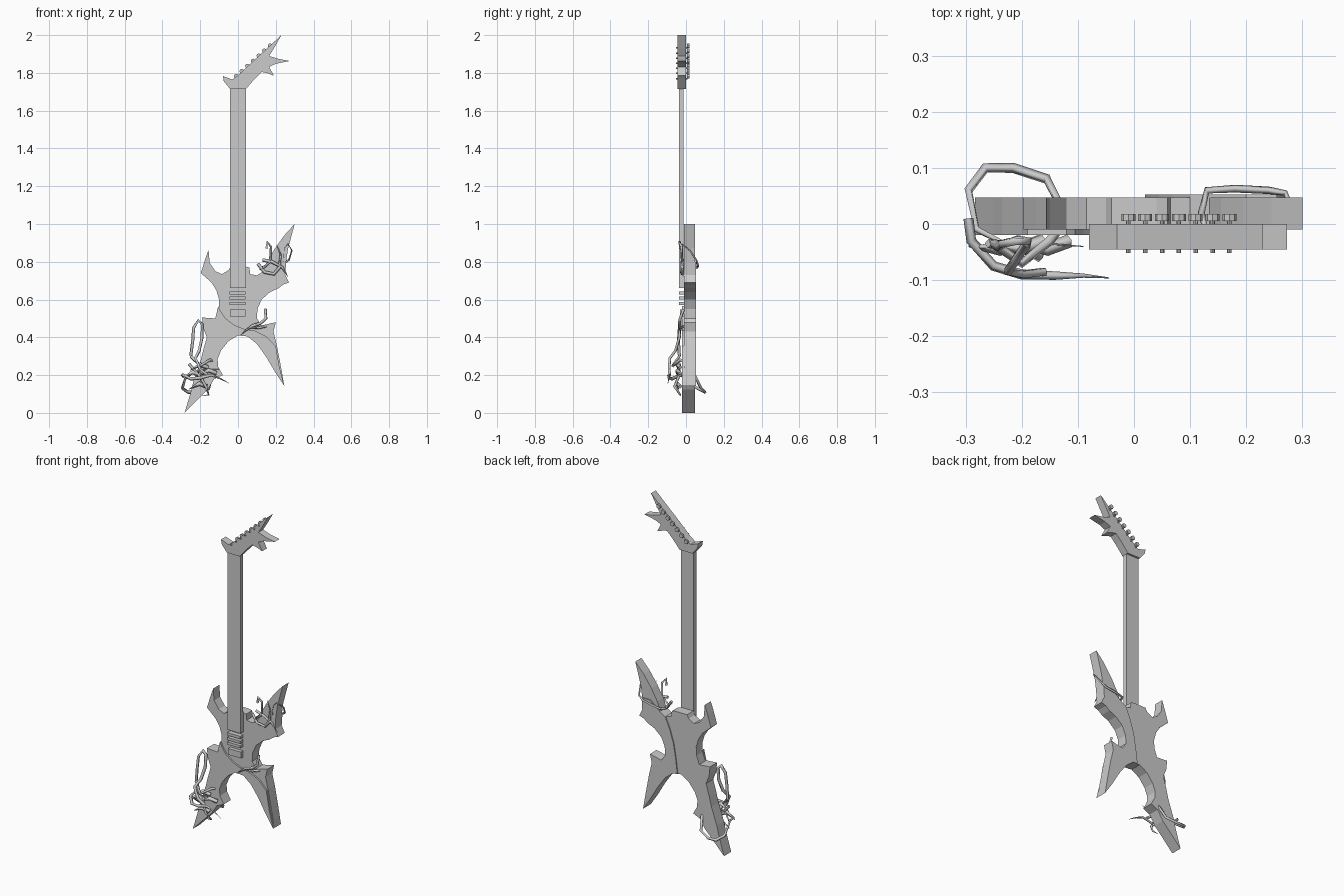
import bpy, bmesh
from mathutils import Vector


def slab(name, outline, y0, y1):
    """Extrude an (x, z) outline between two depths."""
    bm = bmesh.new()
    face = bm.faces.new([bm.verts.new((x, y0, z)) for x, z in outline])
    ext = bmesh.ops.extrude_face_region(bm, geom=[face])
    moved = [v for v in ext["geom"] if isinstance(v, bmesh.types.BMVert)]
    bmesh.ops.translate(bm, verts=moved, vec=(0, y1 - y0, 0))
    bmesh.ops.recalc_face_normals(bm, faces=bm.faces)
    bmesh.ops.triangulate(bm, faces=[f for f in bm.faces if len(f.verts) > 4])
    me = bpy.data.meshes.new(name)
    bm.to_mesh(me)
    bm.free()
    ob = bpy.data.objects.new(name, me)
    bpy.context.collection.objects.link(ob)
    return ob


def box(name, x0, x1, y0, y1, z0, z1):
    return slab(name, [(x0, z0), (x1, z0), (x1, z1), (x0, z1)], y0, y1)


def peg(name, x, z, r, y0, y1):
    bpy.ops.mesh.primitive_cylinder_add(vertices=8, radius=r, depth=y1 - y0,
                                        location=(x, (y0 + y1) / 2, z), rotation=(1.5708, 0, 0))
    bpy.context.object.name = name


def vine(name, pts, r=0.009, taper=True):
    """Four-sided tube through the points, thinning to a thorn at the end."""
    cu = bpy.data.curves.new(name, "CURVE")
    cu.dimensions = "3D"
    cu.bevel_depth = r
    cu.bevel_resolution = 0
    cu.use_fill_caps = True
    sp = cu.splines.new("POLY")
    sp.points.add(len(pts) - 1)
    for i, p in enumerate(pts):
        sp.points[i].co = (*p, 1)
        t = i / (len(pts) - 1)
        sp.points[i].radius = 1.0 if not taper or t < 0.6 else max(0.1, (1 - t) / 0.4)
    ob = bpy.data.objects.new(name, cu)
    bpy.context.collection.objects.link(ob)
    bpy.ops.object.select_all(action="DESELECT")
    bpy.context.view_layer.objects.active = ob
    ob.select_set(True)
    bpy.ops.object.convert(target="MESH")


# Body silhouette, split so the layered plates can share edges
left_wing = [(-.12, .50), (-.19, .505), (-.185, .45), (-.165, .40), (-.185, .33), (-.20, .27),
             (-.235, .17), (-.25, .11), (-.283, 0), (-.215, .07), (-.16, .125), (-.125, .18),
             (-.08, .20), (-.105, .245), (-.108, .285), (-.09, .33), (-.05, .38), (0, .41)]
right_leg = [(.05, .405), (.10, .365), (.15, .295), (.20, .21), (.245, .143)]
leg_outer = [(.23, .23), (.205, .36), (.188, .43), (.20, .48), (.125, .463)]
right_wing = [(.10, .50), (.103, .55), (.125, .60), (.17, .64), (.215, .66), (.24, .68), (.27, .69),
              (.25, .73), (.255, .80)]
horns = [(.265, .87), (.30, 1.0), (.245, .94), (.195, .87), (.155, .80), (.135, .75), (.10, .728),
         (.065, .735), (.06, .77), (.04, .775), (-.04, .775), (-.05, .755), (-.085, .735),
         (-.12, .75), (-.15, .795), (-.156, .864), (-.175, .81), (-.197, .74), (-.14, .69),
         (-.115, .65), (-.10, .60), (-.102, .55)]
slab("body", left_wing + right_leg + leg_outer + right_wing + horns, -.01, .047)
slab("lower_front_plate", left_wing + right_leg + [(.22, .24), (.20, .355), (.15, .405), (.09, .435),
     (.03, .445), (-.02, .465), (-.065, .50), (-.09, .535), (-.105, .565)], -.02, -.009)
slab("right_back_plate", [(.02, .408)] + right_leg + leg_outer + right_wing +
     [(.20, .80), (.135, .75), (.10, .728), (.07, .66), (.045, .58), (.03, .49)], .046, .053)

# Neck, pickups and bridge
box("neck", -.042, .042, -.037, -.012, .66, 1.72)
box("neck_pocket", -.042, .042, -.014, -.008, .66, .775)
for i, z in enumerate((.635, .607, .58)):
    box(f"pickup_{i}", -.045, .041, -.038, -.008, z - .008, z + .008)
box("bridge", -.043, .041, -.032, -.008, .51, .547)

# Pointed headstock and its row of tuners
slab("headstock", [(-.042, 1.715), (.042, 1.715), (.09, 1.77), (.125, 1.805), (.15, 1.80),
     (.19, 1.785), (.165, 1.832), (.20, 1.848), (.273, 1.863), (.21, 1.875), (.165, 1.89),
     (.19, 1.93), (.23, 2.0), (.11, 1.89), (0, 1.787), (-.03, 1.765), (-.08, 1.783),
     (-.075, 1.755)], -.045, 0)
for i in range(7):
    x = -.01 + .03 * i
    z = 1.782 + .027 * i
    peg(f"tuner_post_{i}", x, z - .012, .004, -.052, .008)
    peg(f"tuner_head_{i}", x, z, .0125, .005, .018)

# Vines around the lower left wing
vine("wing_loop_vine", [(-.25, -.035, .30), (-.24, -.04, .38), (-.235, -.035, .45), (-.21, -.03, .49),
     (-.19, -.03, .47), (-.19, -.035, .40), (-.205, -.055, .33), (-.225, -.085, .29),
     (-.20, -.09, .23), (-.16, -.085, .20)], taper=False)
vine("wing_wrap_vine", [(-.25, -.035, .30), (-.20, -.07, .25), (-.15, -.03, .28), (-.12, .01, .27),
     (-.155, .08, .13), (-.215, .10, .11), (-.265, .10, .11), (-.295, .06, .13), (-.28, -.01, .18),
     (-.23, -.035, .22), (-.16, -.035, .23), (-.09, -.04, .23)])
vine("wing_thorn_vine", [(-.295, .01, .20), (-.29, -.03, .20), (-.25, -.075, .18), (-.20, -.09, .185),
     (-.14, -.092, .20), (-.09, -.092, .18), (-.045, -.096, .155)])
vine("wing_low_vine", [(-.26, -.035, .26), (-.20, -.04, .19), (-.17, -.06, .14), (-.155, -.03, .095),
     (-.19, -.03, .09)], .008)
for i, (x, z) in enumerate([(-.24, .20), (-.20, .24), (-.155, .21), (-.205, .14)]):
    vine(f"wing_thorn_{i}", [(x + .04, -.03, z), (x, -.045, z + .015), (x - .055, -.04, z - .015)], .012)

# Vines around the upper right horn
vine("horn_wrap_vine", [(.15, -.03, .87), (.155, -.035, .905), (.175, -.025, .88), (.17, -.02, .80),
     (.13, -.02, .765), (.12, .02, .76), (.13, .06, .77), (.18, .063, .78), (.24, .06, .79),
     (.27, .055, .81), (.285, .02, .86), (.265, -.02, .895), (.245, -.02, .87), (.24, -.02, .80)], .007)
vine("horn_front_vine", [(.105, -.015, .79), (.14, -.022, .745), (.19, -.02, .735), (.22, -.02, .77),
     (.225, -.02, .84), (.205, -.015, .89)])
vine("horn_cross_vine", [(.13, -.015, .81), (.18, -.022, .80), (.235, -.02, .77), (.265, -.01, .72)])

# Small thorny vine at the right waist
vine("waist_vine", [(.145, -.012, .55), (.148, -.03, .50), (.12, -.035, .475), (.075, -.035, .46),
     (.04, -.03, .435), (.01, -.028, .41)], .008)
vine("waist_thorn", [(.15, -.01, .46), (.11, -.025, .45), (.05, -.03, .45)], .007)
